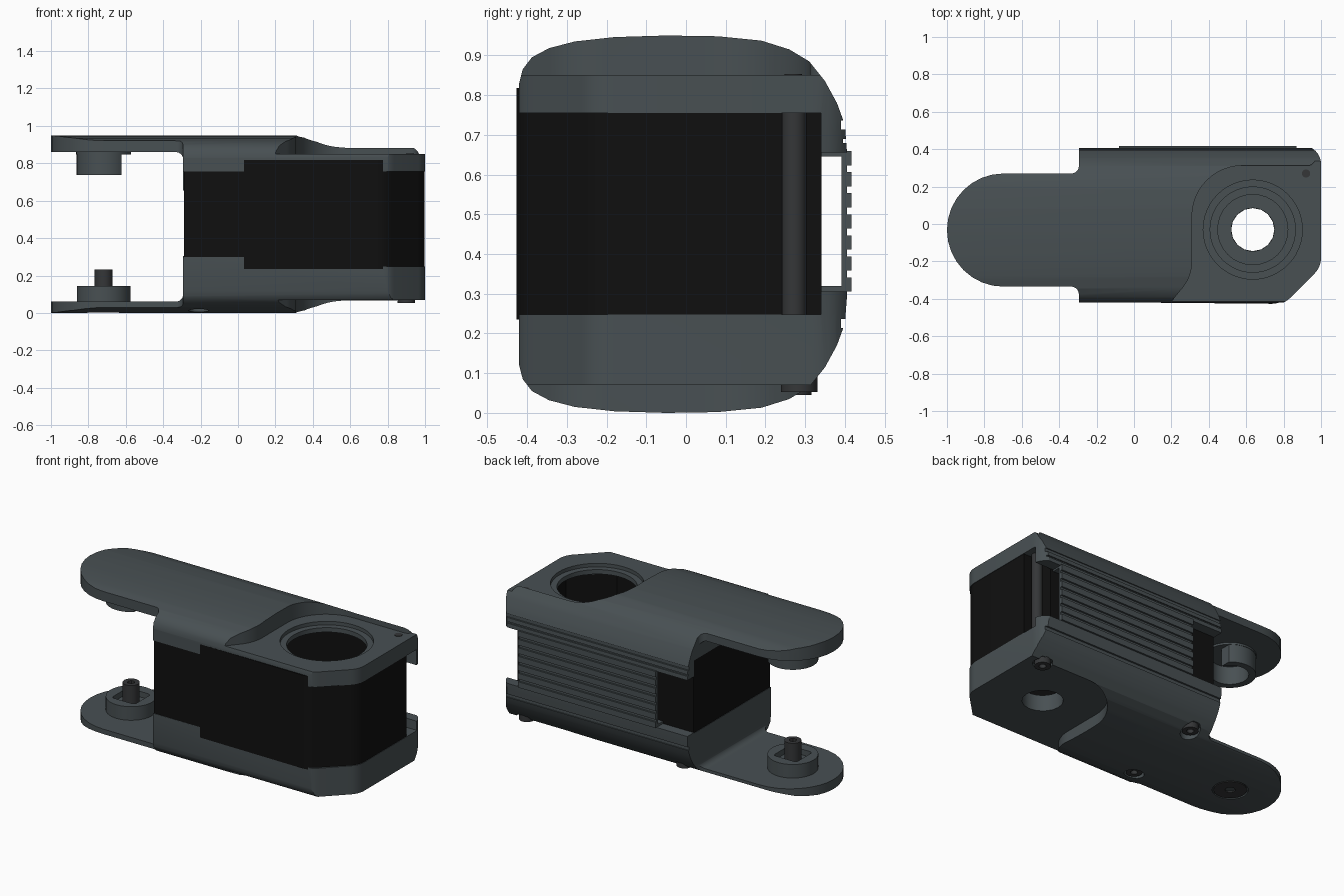
import bpy, bmesh
from math import cos, sin, tan, pi
from mathutils import Vector

if "Cube" in bpy.data.objects:
    bpy.data.objects.remove(bpy.data.objects["Cube"])


def material(name, rgb):
    m = bpy.data.materials.new(name)
    m.diffuse_color = (*rgb, 1)
    m.use_nodes = True
    m.node_tree.nodes["Principled BSDF"].inputs["Base Color"].default_value = m.diffuse_color
    return m


GREY = material("slate_grey", (0.065, 0.08, 0.086))
BLACK = material("black", (0.005, 0.005, 0.005))
DARK = material("dark_metal", (0.035, 0.037, 0.039))


def rounded(points, steps=8):
    """Polygon from (u, v) or (u, v, radius) corners."""
    out, n = [], len(points)
    for i, p in enumerate(points):
        c = Vector(p[:2])
        if len(p) < 3:
            out.append(c)
            continue
        r = p[2]
        d1 = (Vector(points[i - 1][:2]) - c).normalized()
        d2 = (Vector(points[(i + 1) % n][:2]) - c).normalized()
        half = d1.angle(d2) / 2
        centre = c + (d1 + d2).normalized() * (r / sin(half))
        a = (c + d1 * (r / tan(half)) - centre).normalized()
        b = (c + d2 * (r / tan(half)) - centre).normalized()
        for k in range(steps + 1):
            out.append(centre + a.slerp(b, k / steps).normalized() * r)
    return out


def circle(u, v, r, n=32):
    return [(u + r * cos(2 * pi * k / n), v + r * sin(2 * pi * k / n)) for k in range(n)]


def rect(u0, v0, u1, v1):
    return [(u0, v0), (u1, v0), (u1, v1), (u0, v1)]


def prism(name, pts, a, b, axis="z", mat=GREY):
    """Extrude a 2D outline from a to b along an axis."""
    place = {"x": lambda u, v, w: (w, u, v),
             "y": lambda u, v, w: (u, w, v),
             "z": lambda u, v, w: (u, v, w)}[axis]
    bm = bmesh.new()
    lo = [bm.verts.new(place(p[0], p[1], a)) for p in pts]
    hi = [bm.verts.new(place(p[0], p[1], b)) for p in pts]
    bm.faces.new(lo)
    bm.faces.new(hi[::-1])
    n = len(pts)
    for i in range(n):
        j = (i + 1) % n
        bm.faces.new((lo[i], hi[i], hi[j], lo[j]))
    bmesh.ops.recalc_face_normals(bm, faces=bm.faces)
    me = bpy.data.meshes.new(name)
    bm.to_mesh(me)
    bm.free()
    me.materials.append(mat)
    ob = bpy.data.objects.new(name, me)
    bpy.context.collection.objects.link(ob)
    return ob


def boolean(ob, pts, a, b, axis="z", op="DIFFERENCE"):
    cutter = prism("cutter", pts, a, b, axis, ob.data.materials[0])
    mod = ob.modifiers.new("cut", "BOOLEAN")
    mod.operation, mod.solver, mod.object = op, "EXACT", cutter
    bpy.context.view_layer.objects.active = ob
    bpy.ops.object.modifier_apply(modifier=mod.name)
    bpy.data.objects.remove(cutter)
    return ob


def tube(name, x, y, r, r_in, z0, z1, mat=GREY):
    ob = prism(name, circle(x, y, r), z0, z1, mat=mat)
    return boolean(ob, circle(x, y, r_in), z0 - 0.1, z1 + 0.1)


# Housing envelope: crowned cross-section trimmed by the plan outline
top = [(-0.42, 0.83), (-0.411, 0.865), (-0.388, 0.895), (-0.345, 0.918), (-0.28, 0.935),
       (-0.18, 0.946), (-0.05, 0.95), (0.08, 0.948), (0.19, 0.937), (0.26, 0.915),
       (0.31, 0.885), (0.35, 0.835), (0.38, 0.78), (0.40, 0.725), (0.405, 0.66)]
section = top + [(y, 0.95 - z) for y, z in reversed(top)]
plan = rounded([(-1, -0.335, 0.302), (-0.295, -0.335, 0.04), (-0.295, -0.43), (0.80, -0.43, 0.12),
                (1, -0.23, 0.12), (1, 0.42, 0.10), (-0.295, 0.42), (-0.295, 0.27, 0.04),
                (-1, 0.27, 0.302)])
housing = prism("housing", section, -1.2, 1.2, "x")
boolean(housing, plan, -0.2, 1.2, op="INTERSECT")

# Gap between the two tongues
boolean(housing, rounded([(-1.2, 0.06), (-0.293, 0.06, 0.04), (-0.293, 0.86, 0.04), (-1.2, 0.86)]),
        -0.7, 0.7, "y")

# Opening for the black body, leaving the slanted front tab
boolean(housing, [(-0.5, 0.3), (0.77, 0.3), (0.77, 0.248), (1.2, 0.248), (1.2, 0.755), (0.49, 0.755),
                  (0.49, 0.6), (0.2, 0.6), (0.12, 0.815), (0.09, 0.755), (-0.5, 0.755)],
        -0.7, 0.34, "y")

# Hollow interior
inner = [(-0.25, -0.375), (0.74, -0.375), (0.95, -0.17), (0.95, 0.19), (0.84, 0.19),
         (0.84, 0.30), (-0.25, 0.30)]
boolean(housing, inner, 0.11, 0.80)

# Cable channel behind the back wall and its two end notches
boolean(housing, rect(0.33, 0.32, 0.392, 0.645), -1.2, 1.2, "x")
for x0, x1 in ((0.87, 1.2), (-0.6, -0.08)):
    boolean(housing, rect(x0, 0.305, x1, 0.655), 0.335, 0.6, "y")

# Long grooves beside the ribbed back
for z in (0.225, 0.725):
    boolean(housing, rect(0.39, z - 0.011, 0.6, z + 0.011), -1.2, 1.2, "x")
    boolean(housing, rect(0.395, 0.95 - z - 0.045, 0.6, 0.95 - z - 0.035), -1.2, 1.2, "x")

# Stepped joint recesses above and below
recess = rounded([(0.13, -0.5), (1.2, -0.5), (1.2, 0.40), (1.0, 0.385), (0.95, 0.312, 0.04),
                  (0.31, 0.312, 0.27), (0.31, -0.28, 0.22)], 12)
boolean(housing, recess, 0.85, 1.2)
boolean(housing, recess, -0.2, 0.07)

# Joint holes
JX, JY = 0.635, -0.03
boolean(housing, circle(JX, JY, 0.265, 48), 0.828, 1.2)
boolean(housing, circle(JX, JY, 0.228, 48), 0.6, 1.2)
boolean(housing, circle(JX, JY, 0.115, 16), -0.2, 0.4)

# Screw seats in the underside, and their socket screws
screws = [(-0.18, 0.27, 0.045), (-0.21, -0.25, 0.022), (0.90, 0.285, 0.052)]
for i, (x, y, z) in enumerate(screws):
    boolean(housing, circle(x, y, 0.056), -0.2, z + 0.035)
    tube(f"screw_{i}", x, y, 0.046, 0.02, z, z + 0.05, DARK)
boolean(housing, circle(-0.72, -0.03, 0.10), -0.2, 0.01)
tube("tongue_screw", -0.72, -0.03, 0.092, 0.028, 0.002, 0.03, DARK)
prism("top_screw", circle(0.92, 0.27, 0.022), 0.83, 0.853, mat=DARK)

# Raised collar around the lower joint hole
tube("joint_collar", JX, JY, 0.19, 0.115, 0.10, 0.17)

# Ribs along the back wall
for i in range(7):
    z = 0.323 + 0.053 * i
    prism(f"back_rib_{i}", rect(0.398, z - 0.018, 0.416, z + 0.018), -0.08, 0.87, "x")

# Black body sleeve
outer = rounded([(-0.29, -0.417), (0.785, -0.427, 0.12), (0.997, -0.227, 0.12), (0.997, 0.24),
                 (0.89, 0.24), (0.89, 0.341), (-0.29, 0.341)])
body = prism("body_sleeve", outer, 0.235, 0.818, mat=BLACK)
boolean(body, inner, 0, 1)

# Corner post
prism("corner_post", circle(0.93, 0.272, 0.031), 0.2, 0.78, mat=DARK)

# Lower pivot: disc with square pocket, and pin
PX, PY = -0.718, -0.03
disc = prism("lower_pivot_disc", circle(PX, PY, 0.144, 48), 0.05, 0.145)
boolean(disc, rounded([(u, v, 0.02) for u, v in rect(PX - 0.08, PY - 0.08, PX + 0.08, PY + 0.08)]),
        0.11, 0.3)
pin = prism("lower_pivot_pin", circle(PX, PY, 0.048), 0.06, 0.232, mat=DARK)
boolean(pin, circle(PX, PY, 0.022, 6), 0.2, 0.4)

# Upper pivot: flange and open ring
prism("upper_pivot_flange", circle(PX, PY, 0.147, 48), 0.848, 0.88)
ring = tube("upper_pivot_ring", PX, PY, 0.145, 0.105, 0.737, 0.87)
boolean(ring, rect(-0.622, -0.5, -0.4, 0.5), 0.5, 1)

# Smooth curved faces, keep hard edges
bpy.ops.object.select_all(action="SELECT")
bpy.ops.object.shade_smooth_by_angle(angle=0.45)
